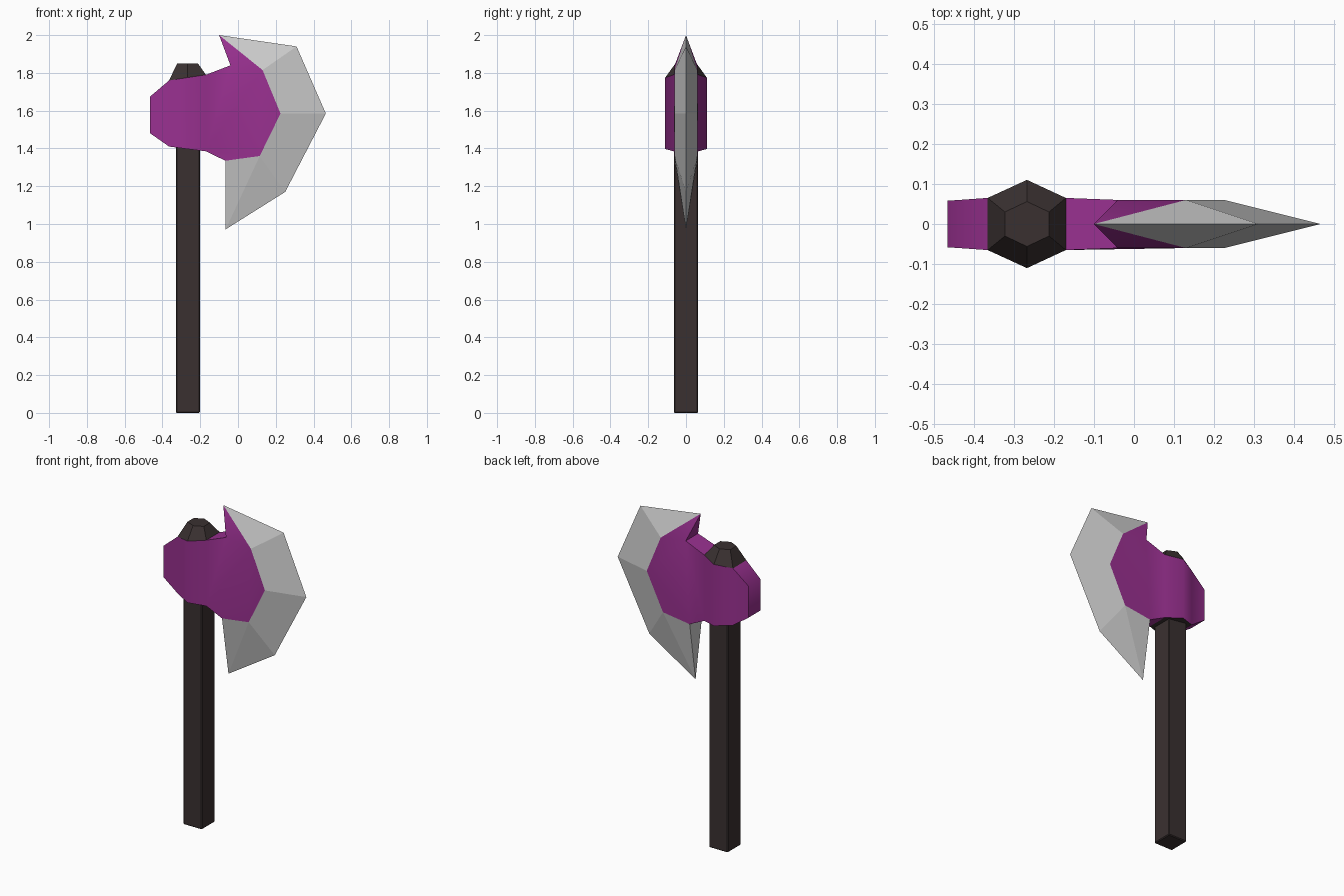
import bpy, bmesh, math

if "Cube" in bpy.data.objects:
    bpy.data.objects.remove(bpy.data.objects["Cube"])


def material(name, rgb):
    m = bpy.data.materials.new(name)
    m.diffuse_color = (*rgb, 1)
    m.use_nodes = True
    m.node_tree.nodes["Principled BSDF"].inputs["Base Color"].default_value = m.diffuse_color
    return m


purple = material("purple", (0.32, 0.03, 0.28))
dark = material("dark wood", (0.042, 0.03, 0.03))


def build(name, faces, mat=None, smooth=False):
    """Make an object from faces given as coordinate lists, welded together."""
    bm = bmesh.new()
    for f in faces:
        bm.faces.new([bm.verts.new(p) for p in f])
    bmesh.ops.remove_doubles(bm, verts=bm.verts, dist=1e-4)
    bmesh.ops.recalc_face_normals(bm, faces=bm.faces)
    if smooth:
        for f in bm.faces:
            f.smooth = True
        for e in bm.edges:
            e.smooth = e.is_manifold and e.calc_face_angle() < math.radians(52)
    me = bpy.data.meshes.new(name)
    bm.to_mesh(me)
    bm.free()
    ob = bpy.data.objects.new(name, me)
    bpy.context.collection.objects.link(ob)
    if mat:
        me.materials.append(mat)
    return ob


def flip(pts):
    return [(x, -y, z) for x, y, z in pts]


# Socket columns: x, half thickness, top z, bottom z
cols = [(-0.465, 0.058, 1.675, 1.48), (-0.365, 0.065, 1.76, 1.41),
        (-0.267, 0.11, 1.775, 1.397), (-0.17, 0.065, 1.79, 1.385)]
top = [(x, y, zt) for x, y, zt, _ in cols]
bot = [(x, y, zb) for x, y, _, zb in cols]

# Cheek outline, continuing from the socket
T = 0.06
cheek = [(-0.04, T, 1.84), (0.13, T, 1.815), (0.225, T, 1.585),
         (0.115, T, 1.36), (-0.067, T, 1.335)]
# Cutting edge, from upper point to lower point
edge = [(-0.10, 0, 2.0), (0.31, 0, 1.94), (0.465, 0, 1.585),
        (0.25, 0, 1.17), (-0.065, 0, 0.972)]

# Axe head: socket sides, back, top and bottom strips, cheeks
head = []
for i in range(3):
    side = [top[i], top[i + 1], bot[i + 1], bot[i]]
    head += [side, flip(side)]
head.append([top[0], bot[0], *flip([bot[0], top[0]])])


def strip(a, b):
    return [a, b, *flip([b, a])]


head += [strip(top[0], top[1]), strip(bot[0], bot[1]),
         strip(top[3], cheek[0]), strip(bot[3], cheek[4])]
face = [top[3], *cheek, bot[3]]
horn = [cheek[0], edge[0], cheek[1]]
head += [face, flip(face), horn, flip(horn),
         [cheek[0], edge[0], *flip([cheek[0]])]]
build("axe_head", head, purple, True)

# Blade: facets sloping from cheek to cutting edge
facets = [[cheek[1], edge[0], edge[1]], [cheek[1], edge[1], edge[2], cheek[2]],
          [cheek[2], edge[2], edge[3], cheek[3]], [cheek[3], edge[3], edge[4]],
          [cheek[3], edge[4], cheek[4]]]
facets += [flip(f) for f in facets]
facets.append([cheek[4], edge[4], *flip([cheek[4]])])
build("blade", facets)

# Hexagonal cap on the socket, and the socket's underside
def hexagon(pts):
    return [*pts, *flip(pts[::-1])]


base = hexagon(top[1:])
tip = hexagon([(-0.322, 0.03, 1.85), (-0.267, 0.056, 1.85), (-0.212, 0.03, 1.85)])
cap = [[base[i], base[(i + 1) % 6], tip[(i + 1) % 6], tip[i]] for i in range(6)]
build("cap", cap + [tip], dark)
build("socket_underside", [hexagon(bot[1:])], dark)

# Square handle
bpy.ops.mesh.primitive_cube_add(size=1, location=(-0.265, 0, 0.705))
handle = bpy.context.object
handle.name = "handle"
handle.scale = (0.128, 0.128, 1.41)
bpy.ops.object.transform_apply(location=False, rotation=False, scale=True)
handle.data.materials.append(dark)
bev = handle.modifiers.new("soft_edges", 'BEVEL')
bev.width = 0.005
bev.segments = 1
